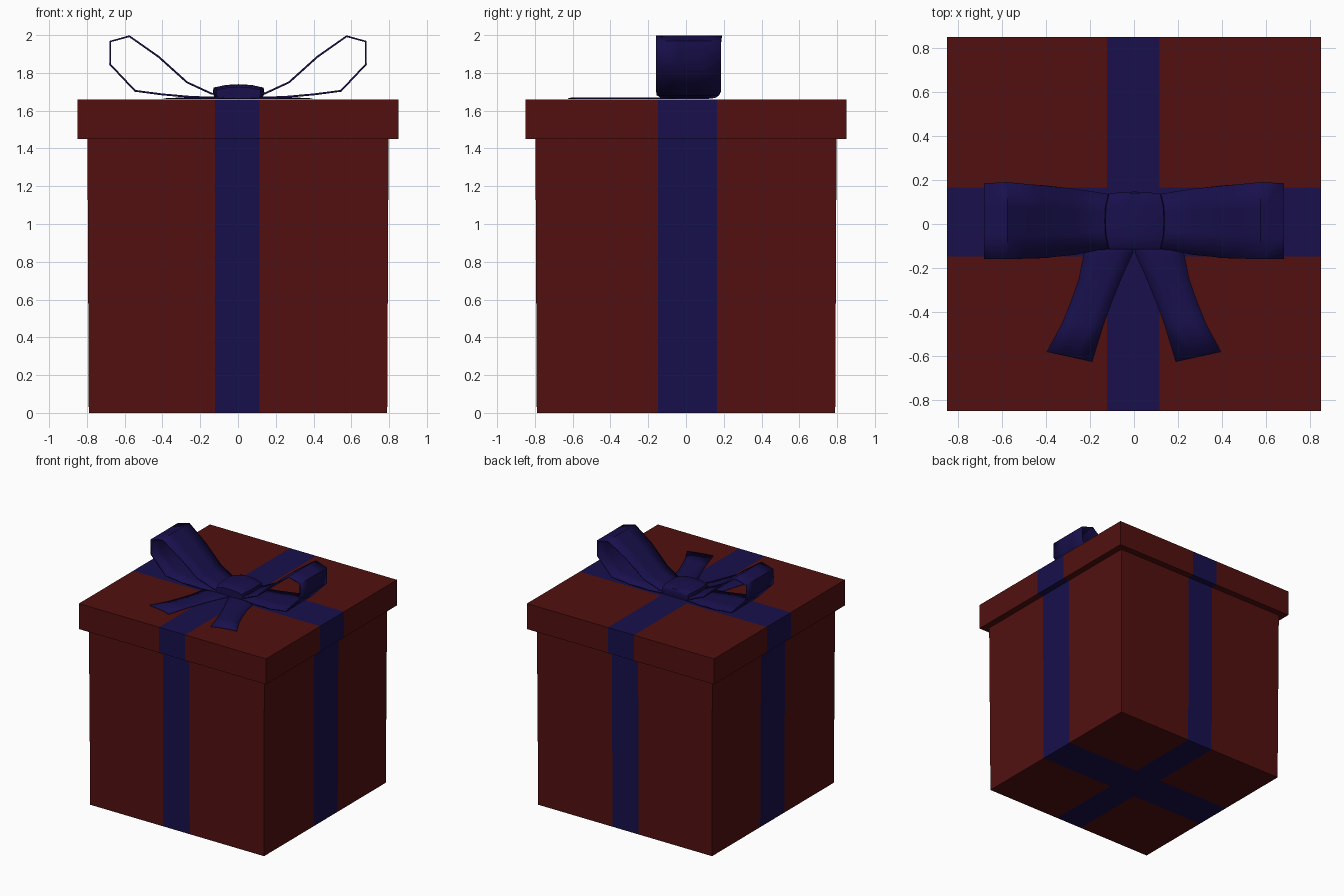
import bpy, bmesh
from mathutils import Vector

if "Cube" in bpy.data.objects:
    bpy.data.objects.remove(bpy.data.objects["Cube"])


def material(name, color):
    m = bpy.data.materials.new(name)
    m.diffuse_color = (*color, 1)
    m.use_nodes = True
    m.node_tree.nodes["Principled BSDF"].inputs["Base Color"].default_value = m.diffuse_color
    return m


RED = material("red_paper", (0.085, 0.005, 0.005))
BLUE = material("blue_ribbon", (0.009, 0.005, 0.072))
RX, RY = (-0.123, 0.115), (-0.148, 0.165)   # ribbon edges on x and y


def finish(bm, name, mats, smooth=False):
    bmesh.ops.recalc_face_normals(bm, faces=bm.faces)
    me = bpy.data.meshes.new(name)
    bm.to_mesh(me)
    bm.free()
    ob = bpy.data.objects.new(name, me)
    bpy.context.collection.objects.link(ob)
    for m in mats:
        me.materials.append(m)
    if smooth:
        bpy.ops.object.select_all(action='DESELECT')
        bpy.context.view_layer.objects.active = ob
        ob.select_set(True)
        bpy.ops.object.shade_smooth_by_angle(angle=0.8)
    return ob


def ribboned_box(name, half_bottom, half_top, z0, z1):
    """Box cut along the ribbon edges; ribbon faces are painted blue."""
    bm = bmesh.new()
    bmesh.ops.create_cube(bm, size=2)
    for v in bm.verts:
        h = half_top if v.co.z > 0 else half_bottom
        v.co = Vector((v.co.x * h, v.co.y * h, z1 if v.co.z > 0 else z0))
    for axis, edges in ((0, RX), (1, RY)):
        for e in edges:
            p, n = Vector(), Vector()
            p[axis], n[axis] = e, 1
            bmesh.ops.bisect_plane(bm, geom=bm.verts[:] + bm.edges[:] + bm.faces[:],
                                   plane_co=p, plane_no=n)
    bm.normal_update()
    for f in bm.faces:
        c = f.calc_center_median()
        f.material_index = int(RX[0] < c.x < RX[1] or RY[0] < c.y < RY[1])
    return finish(bm, name, (RED, BLUE))


def loft(name, rows, closed=False):
    """Skin between rows of points; closed rows become a capped tube."""
    bm = bmesh.new()
    rings = [[bm.verts.new(p) for p in r] for r in rows]
    n = len(rings[0])
    for a, b in zip(rings, rings[1:]):
        for i in range(n if closed else n - 1):
            j = (i + 1) % n
            bm.faces.new((a[i], a[j], b[j], b[i]))
    if closed:
        bm.faces.new(rings[0])
        bm.faces.new(rings[-1])
    return finish(bm, name, (BLUE,), True)


def ribbon_mods(ob, thickness):
    s = ob.modifiers.new("thickness", 'SOLIDIFY')
    s.thickness, s.offset = thickness, 0
    m = ob.modifiers.new("mirror", 'MIRROR')
    m.use_axis = (True, False, False)
    m.use_clip = False


# Box and lid
ribboned_box("box_body", 0.79, 0.797, 0, 1.45)
ribboned_box("box_lid", 0.85, 0.85, 1.45, 1.66)

# Bow loops: x, z, front y, back y along the ribbon
path = [(0.02, 1.685, -0.10, 0.12), (0.14, 1.69, -0.115, 0.14), (0.27, 1.75, -0.14, 0.16),
        (0.42, 1.885, -0.155, 0.175), (0.575, 1.994, -0.16, 0.19), (0.677, 1.966, -0.16, 0.185),
        (0.677, 1.845, -0.16, 0.185), (0.545, 1.705, -0.158, 0.185), (0.40, 1.686, -0.155, 0.175),
        (0.24, 1.672, -0.13, 0.155), (0.02, 1.668, -0.10, 0.12)]
loops = loft("bow_loops", [[(x, y0 + (y1 - y0) * t, z) for t in (0, 0.33, 0.67, 1)]
                           for x, z, y0, y1 in path])
ribbon_mods(loops, 0.01)

# Bow tails: inner xy, outer xy, slightly arched
tail = [((0.0, -0.05), (0.20, -0.05)), ((0.005, -0.13), (0.23, -0.15)),
        ((0.055, -0.24), (0.25, -0.25)), ((0.10, -0.35), (0.285, -0.35)),
        ((0.14, -0.46), (0.325, -0.45)), ((0.19, -0.625), (0.395, -0.58))]
rows = []
for a, b in tail:
    rows.append([(a[0] + (b[0] - a[0]) * t, a[1] + (b[1] - a[1]) * t, 1.663 + 0.016 * t * (1 - t))
                 for t in (0, 0.33, 0.67, 1)])
ribbon_mods(loft("bow_tails", rows), 0.004)

# Knot: pillow lofted front to back
section = [(-0.9, 1.664), (-1, 1.69), (-0.97, 1.722), (-0.5, 1.736), (0, 1.74),
           (0.5, 1.736), (0.97, 1.722), (1, 1.69), (0.9, 1.664)]
knot = []
for y, w, bulge, h in ((-0.115, 0.118, 0, 0.8), (-0.105, 0.122, 0, 0.93), (-0.05, 0.134, 0, 1),
                       (0.015, 0.137, 0, 1), (0.08, 0.134, 0, 1), (0.13, 0.122, 0.01, 0.93),
                       (0.137, 0.118, 0.01, 0.8)):
    knot.append([(0.003 + x * w, y + bulge * (1 - x * x), 1.664 + (z - 1.664) * h)
                 for x, z in section])
loft("bow_knot", knot, True)
